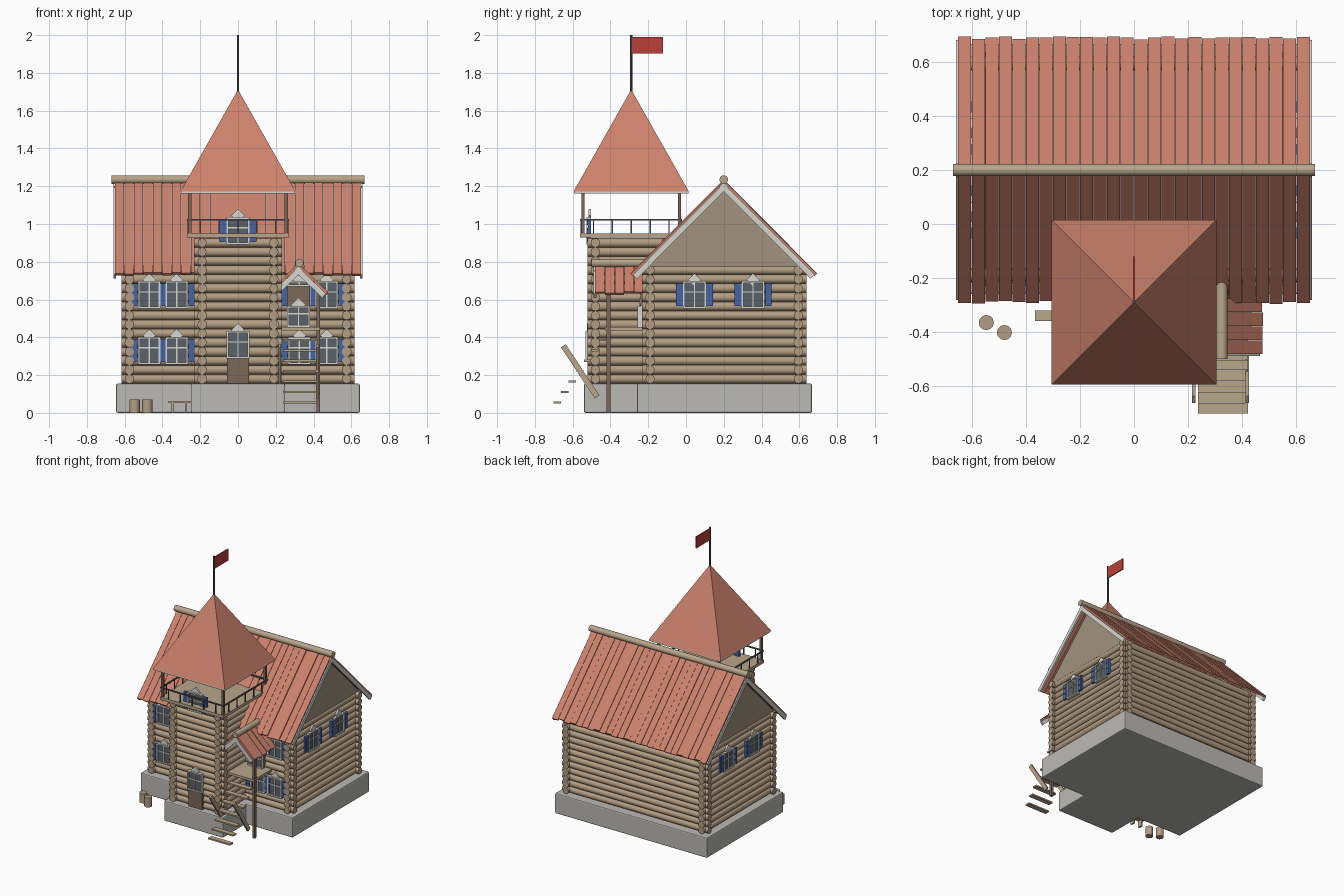
import bpy, bmesh, math, random
from mathutils import Matrix, Vector

if "Cube" in bpy.data.objects:
    bpy.data.objects.remove(bpy.data.objects["Cube"])
random.seed(4)
COL = dict(wood=(.45, .34, .23), dark=(.2, .14, .1), plank=(.48, .38, .26), roof=(.6, .22, .15),
           stone=(.5, .49, .46), trim=(.68, .68, .64), glass=(.1, .12, .14), blue=(.06, .13, .38),
           gable=(.36, .29, .21), metal=(.1, .1, .11), flag=(.5, .05, .04))
mats, parts = {}, {}
T, I = Matrix.Translation, Matrix.Identity(4)


def R(deg, ax):
    return Matrix.Rotation(math.radians(deg), 4, ax)


def part(name, col):
    """Collects geometry for one named object."""
    if name not in parts:
        parts[name] = (bmesh.new(), col)
    return parts[name][0]


def box(name, col, c, s, M=I, rot=I):
    bmesh.ops.create_cube(part(name, col), size=1,
                          matrix=M @ T(c) @ rot @ Matrix.Diagonal((*s, 1)))


def rod(name, col, a, b, r, n=12, r2=None):
    a, b = Vector(a), Vector(b)
    q = (b - a).to_track_quat('Z', 'Y').to_matrix().to_4x4()
    bmesh.ops.create_cone(part(name, col), cap_ends=True, segments=n, radius1=r,
                          radius2=r if r2 is None else r2, depth=(b - a).length,
                          matrix=T((a + b) / 2) @ q)


def extrude_profile(name, col, pts, vec):
    bm = part(name, col)
    f = bm.faces.new([bm.verts.new(p) for p in pts])
    g = bmesh.ops.extrude_face_region(bm, geom=[f])
    bmesh.ops.translate(bm, vec=vec, verts=[v for v in g['geom'] if isinstance(v, bmesh.types.BMVert)])


def log_walls(name, xc, y0, y1, rows):
    """Crossed log walls with protruding ends."""
    for i in range(rows):
        z, e = .18 + .048 * i, .042
        for y in (y0, y1):
            rod(name, 'wood', (-xc - e, y, z), (xc + e, y, z), random.uniform(.0235, .026))
        for s in (-1, 1):
            rod(name, 'wood', (s * xc, y0 - e, z), (s * xc, y1 + e, z), random.uniform(.0235, .026))


def window(M, shutters=True, w=.11, h=.135):
    """Local frame: x right, -y outward, origin at window centre on the wall."""
    box('window_glass', 'glass', (0, 0, 0), (w, .014, h), M)
    for s in (-1, 1):
        box('window_frames', 'trim', (s * w / 2, -.004, 0), (.01, .024, h + .01), M)
        box('window_frames', 'trim', (0, -.004, s * h / 2), (w + .01, .024, .01), M)
        if shutters:
            box('shutters', 'blue', (s * .08, -.002, 0), (.036, .016, h - .015), M)
            for k in (-1, 0, 1):
                box('shutters', 'blue', (s * .08, -.008, k * .045), (.028, .012, .03), M)
    box('window_frames', 'trim', (0, -.006, 0), (.007, .014, h), M)
    box('window_frames', 'trim', (0, -.006, .015), (w, .014, .007), M)
    box('window_crests', 'trim', (0, 0, h / 2 + .012), (.05, .014, .05), M, R(45, 'Y'))


def gable_roof(name, M, half, run, rise, n, barge_ends):
    """Planked roof, ridge along local x."""
    a, L = math.degrees(math.atan2(rise, run)), math.hypot(run, rise)
    pitch = 2 * half / n
    for s in (-1, 1):
        slope = T((0, 0, 0)) @ R(-s * a, 'X')
        for i in range(n):
            d = random.uniform(-.006, .006)
            box(name + '_planks', 'roof', (-half + pitch * (i + .5), s * (L + d) / 2, random.uniform(-.003, .003)),
                (pitch * .96, L + d, .014), M @ slope)
        for e in barge_ends:
            box(name + '_barge_boards', 'trim', (e * half, s * L / 2, -.02), (.014, L, .03), M @ slope)


# stone foundation
box('foundation', 'stone', (0, .2035, .0775), (1.29, .927, .155))
box('tower_foundation', 'stone', (0, -.39, .0775), (.5, .3, .155))

# log walls
log_walls('house_logs', .575, -.19, .595, 13)
log_walls('tower_logs', .19, -.48, -.105, 16)

# gables, main roof and ridge log
for s in (-1, 1):
    extrude_profile('gables', 'gable', [(s * .56, -.235, .765), (s * .56, .635, .765), (s * .56, .2, 1.2)],
                    (s * .03, 0, 0))
gable_roof('main_roof', T((0, .2, 1.222)), .652, .485, .487, 26, (-1, 1))
rod('ridge_log', 'plank', (-.67, .2, 1.235), (.67, .2, 1.235), .023)

# windows: front pairs on two floors, side pairs upstairs
for s in (-1, 1):
    for x in (.325, .47):
        for z in (.33, .625):
            window(T((s * x, -.216, z)))
    for y in (.045, .355):
        window(T((s * .601, y, .625)) @ R(s * 90, 'Z'))
window(T((0, -.51, .965)))

# tower door and porch door, each with a glazed panel
box('tower_door', 'dark', (0, -.5, .29), (.115, .03, .27))
window(T((0, -.516, .36)), False)
box('porch_door', 'dark', (.32, -.225, .56), (.12, .03, .22))
window(T((.32, -.24, .51)), False, h=.1)
box('porch_door_lintel', 'trim', (.32, -.235, .675), (.13, .03, .012))

# tower lookout: deck, posts, rails and pyramid roof
CY = -.29
box('lookout_deck', 'plank', (0, CY, .94), (.54, .54, .022))
for a in range(4):
    M = T((0, CY, 0)) @ R(90 * a, 'Z')
    box('lookout_posts', 'dark', (.256, -.256, 1.06), (.017, .017, .24), M)
    box('lookout_rails', 'metal', (0, -.265, 1.022), (.54, .009, .009), M)
    box('roof_trim', 'trim', (0, -.298, 1.168), (.605, .01, .012), M)
    for i in range(-2, 3):
        box('lookout_rails', 'metal', (i * .1, -.265, .985), (.007, .007, .075), M)
bmesh.ops.create_cone(part('tower_roof', 'roof'), cap_ends=True, segments=4, radius1=.305 * 2 ** .5,
                      radius2=0, depth=.54, matrix=T((0, CY, 1.442)) @ R(45, 'Z'))
rod('flagpole', 'metal', (0, CY, 1.69), (0, CY, 2), .006, 8)
box('flag', 'flag', (0, -.203, 1.946), (.008, .165, .088))

# side porch: roof, ridge log, post, floor
gable_roof('porch_roof', T((.32, -.352, .78)) @ R(90, 'Z'), .13, .15, .146, 5, (-1,))
rod('porch_ridge_log', 'plank', (.325, -.5, .793), (.325, -.21, .793), .022)
box('porch_post', 'dark', (.425, -.41, .325), (.02, .02, .65))
box('porch_floor', 'plank', (.32, -.32, .445), (.23, .22, .018))

# stairs with leaning side boards
for i in range(8):
    box('stair_treads', 'plank', (.33, -.682 + .04 * i, .056 + .055 * i), (.185, .038, .011))
for x in (.222, .42):
    box('stair_side_boards', 'plank', (x, -.56, .22), (.013, .03, .325), rot=R(33.5, 'X'))

# stumps and bench
for x, y in ((-.547, -.365), (-.48, -.402)):
    rod('stumps', 'wood', (x, y, 0), (x, y, .072), .028)
box('bench', 'plank', (-.31, -.34, .057), (.115, .04, .01))
for x in (-.345, -.275):
    box('bench', 'plank', (x, -.34, .026), (.012, .034, .052))

# turn the collected geometry into objects
for name, (bm, col) in parts.items():
    bmesh.ops.recalc_face_normals(bm, faces=bm.faces)
    me = bpy.data.meshes.new(name)
    bm.to_mesh(me)
    bm.free()
    if col not in mats:
        mats[col] = bpy.data.materials.new(col)
        mats[col].diffuse_color = (*COL[col], 1)
    me.materials.append(mats[col])
    ob = bpy.data.objects.new(name, me)
    bpy.context.collection.objects.link(ob)
    if 'foundation' in name:
        bev = ob.modifiers.new('soft_edges', 'BEVEL')
        bev.width, bev.segments = .008, 2
    if 'log' in name or name == 'stumps':
        bpy.ops.object.select_all(action='DESELECT')
        ob.select_set(True)
        bpy.context.view_layer.objects.active = ob
        bpy.ops.object.shade_smooth_by_angle(angle=math.radians(40))

for m in bpy.data.materials:
    if m.users and not m.is_grease_pencil:
        m.use_nodes = True
        m.node_tree.nodes["Principled BSDF"].inputs["Base Color"].default_value = m.diffuse_color
